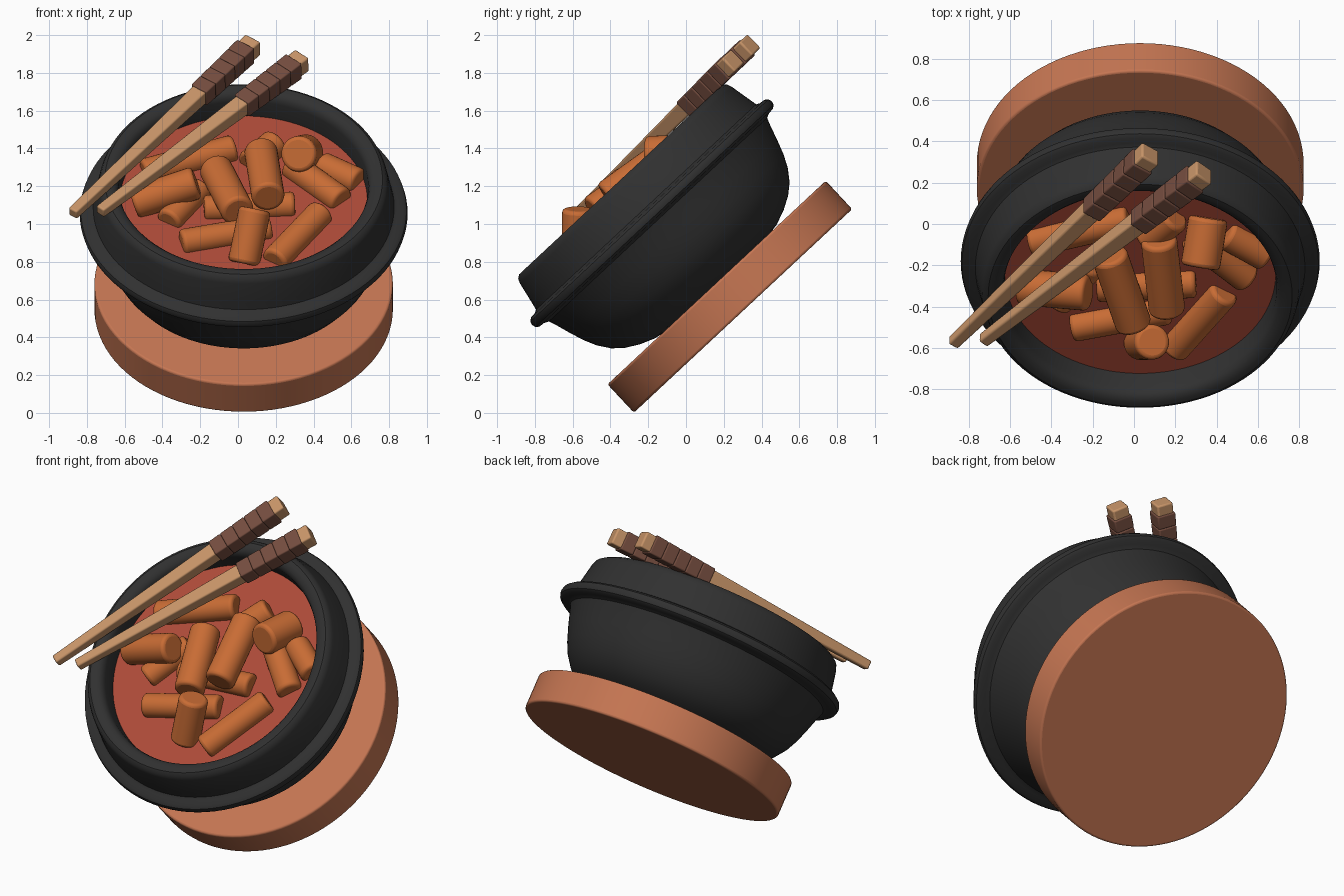
import bpy, math
from mathutils import Matrix, Vector

if "Cube" in bpy.data.objects:
    bpy.data.objects.remove(bpy.data.objects["Cube"])

ANG = math.radians(43)
S, C = math.sin(ANG), math.cos(ANG)
# Everything is modelled upright, then tilted as one dish
TILT = Matrix.Translation((0.03, 0.302, 0.54)) @ Matrix.Rotation(ANG, 4, 'X')


def material(name, rgb):
    m = bpy.data.materials.new(name)
    m.diffuse_color = (*rgb, 1)
    m.use_nodes = True
    m.node_tree.nodes["Principled BSDF"].inputs["Base Color"].default_value = m.diffuse_color
    return m


BLACK = material("black_stoneware", (0.03, 0.03, 0.03))
CLAY = material("terracotta", (0.56, 0.18, 0.085))
SAUCE = material("red_sauce", (0.42, 0.07, 0.04))
CAKE = material("orange_cake", (0.58, 0.15, 0.035))
WOOD = material("light_wood", (0.58, 0.30, 0.14))
WRAP = material("brown_wrap", (0.18, 0.075, 0.05))


def make(name, verts, faces, mat, matrix=Matrix(), bevel=0, angle=35):
    me = bpy.data.meshes.new(name)
    me.from_pydata(verts, [], faces)
    ob = bpy.data.objects.new(name, me)
    bpy.context.collection.objects.link(ob)
    me.materials.append(mat)
    ob.matrix_world = TILT @ matrix
    if bevel:
        b = ob.modifiers.new("bevel", 'BEVEL')
        b.width, b.segments, b.limit_method = bevel, 3, 'ANGLE'
        b.angle_limit = math.radians(40)
    bpy.context.view_layer.objects.active = ob
    ob.select_set(True)
    bpy.ops.object.shade_smooth_by_angle(angle=math.radians(angle))
    ob.select_set(False)
    return ob


def lathe(name, profile, mat, n=96, matrix=Matrix(), bevel=0):
    """Spin an (r, z) profile about z, capping both ends."""
    verts, faces = [], []
    for r, z in profile:
        verts += [(r * math.cos(2 * math.pi * i / n), r * math.sin(2 * math.pi * i / n), z)
                  for i in range(n)]
    for k in range(len(profile) - 1):
        for i in range(n):
            j = (i + 1) % n
            faces.append((k * n + i, k * n + j, (k + 1) * n + j, (k + 1) * n + i))
    faces.append(tuple(reversed(range(n))))
    faces.append(tuple(range((len(profile) - 1) * n, len(profile) * n)))
    return make(name, verts, faces, mat, matrix, bevel)


def along(a, b):
    """Frame at a whose z axis points to b, x axis kept in the dish plane."""
    d = (b - a).normalized()
    x = d.cross(Vector((0, 0, 1))).normalized()
    y = d.cross(x)
    return Matrix.Translation(a) @ Matrix((x, y, d)).transposed().to_4x4()


def bar(name, a, b, w0, w1, mat, bevel):
    """Square bar tapering from width w0 to w1."""
    L = (b - a).length
    verts = [(sx * w / 2, sy * w / 2, z) for w, z in ((w0, 0), (w1, L))
             for sx, sy in ((-1, -1), (1, -1), (1, 1), (-1, 1))]
    faces = [(3, 2, 1, 0), (4, 5, 6, 7)] + [(i, (i + 1) % 4, (i + 1) % 4 + 4, i + 4) for i in range(4)]
    return make(name, verts, faces, mat, along(a, b), bevel)


# Round trivet
lathe("trivet", [(0.79, 0), (0.79, 0.205)], CLAY, bevel=0.012)

# Stone bowl with flange, rim and hollow inside
lathe("bowl", [(0.37, 0.2), (0.44, 0.212), (0.52, 0.243), (0.59, 0.283), (0.645, 0.33),
               (0.69, 0.393), (0.722, 0.46), (0.75, 0.54), (0.775, 0.62), (0.79, 0.66),
               (0.815, 0.672), (0.845, 0.674), (0.862, 0.687), (0.868, 0.707), (0.862, 0.727),
               (0.845, 0.74), (0.815, 0.743), (0.797, 0.752), (0.789, 0.79), (0.765, 0.91),
               (0.755, 0.936), (0.735, 0.95), (0.71, 0.95), (0.685, 0.942), (0.668, 0.925),
               (0.66, 0.90), (0.655, 0.80), (0.64, 0.65), (0.55, 0.40), (0.35, 0.28)], BLACK)

# Sauce filling
lathe("sauce", [(0.60, 0.70), (0.657, 0.80)], SAUCE)


# Rice cakes: ends as (x, z in the front view, height above trivet base)
def spot(x, z, h):
    return Vector((x - 0.03, (z - 0.54 - C * h) / S, h))


CAKES = [
    ((-0.55, 1.11, 0.83), (-0.22, 1.22, 0.93), 0.088),
    ((-0.50, 1.27, 0.80), (-0.02, 1.40, 0.82), 0.075),
    ((-0.12, 1.295, 0.86), (0.0, 1.065, 0.925), 0.088),
    ((0.12, 1.39, 0.876), (0.16, 1.14, 0.931), 0.088),
    ((0.32, 1.37, 0.956), (0.36, 1.38, 0.80), 0.095),
    ((0.28, 1.31, 0.81), (0.55, 1.12, 0.81), 0.075),
    ((0.44, 1.31, 0.80), (0.64, 1.22, 0.81), 0.075),
    ((0.19, 0.80, 0.81), (0.44, 1.06, 0.81), 0.075),
    ((0.03, 0.79, 0.78), (0.09, 1.08, 0.99), 0.085),
    ((-0.30, 0.90, 0.81), (0.17, 0.98, 0.81), 0.072),
    ((-0.37, 1.01, 0.81), (-0.20, 1.19, 0.81), 0.072),
    ((-0.18, 1.08, 0.81), (0.30, 1.10, 0.81), 0.072),
    ((0.06, 1.31, 0.82), (0.20, 1.43, 0.83), 0.08),
]
for i, (p, q, r) in enumerate(CAKES):
    a, b = spot(*p), spot(*q)
    lathe(f"rice_cake_{i + 1}", [(r, 0), (r, (b - a).length)], CAKE, 32, along(a, b), 0.02)

# Chopsticks resting on the rim, each with five wrapped bands
STICKS = [((-0.905, -0.29, 0.975), (0.05, 0.99, 1.005)),
          ((-0.76, -0.275, 0.975), (0.31, 0.868, 1.005))]
for i, (a, b) in enumerate(STICKS):
    a, b = Vector(a), Vector(b)
    bar(f"chopstick_{i + 1}", a, b, 0.055, 0.10, WOOD, 0.01)
    for k in range(5):
        t0, t1 = 0.70 + k * 0.052, 0.70 + (k + 1) * 0.052
        bar(f"wrap_{i + 1}_{k + 1}", a.lerp(b, t0), a.lerp(b, t1),
            0.055 + 0.045 * t0 + 0.016, 0.055 + 0.045 * t1 + 0.016, WRAP, 0.008)
